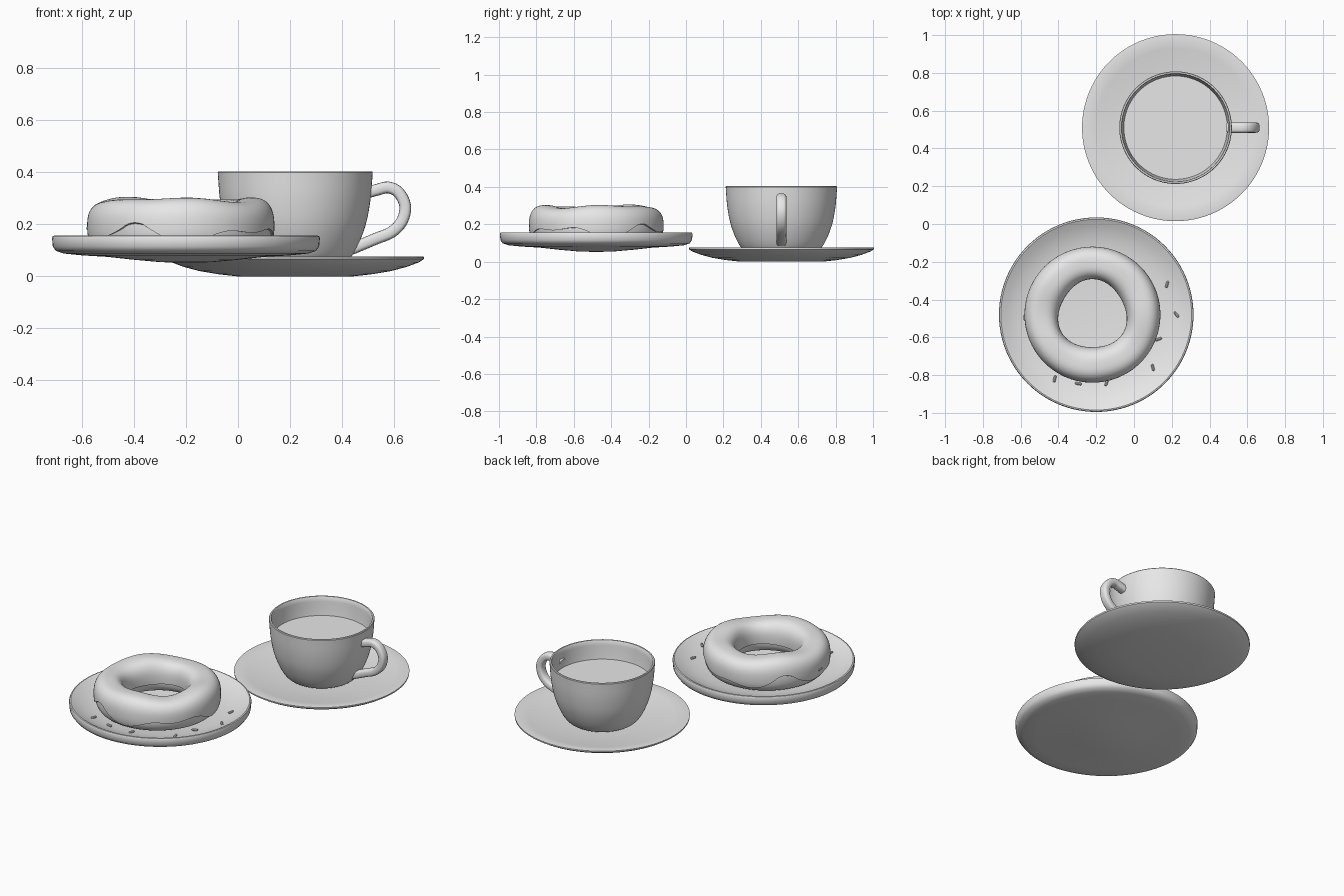
import bpy, bmesh, math
from mathutils import Vector

if "Cube" in bpy.data.objects:
    bpy.data.objects.remove(bpy.data.objects["Cube"])

grey = bpy.data.materials.new("light_grey")
grey.diffuse_color = (0.8, 0.8, 0.8, 1)
grey.use_nodes = True
grey.node_tree.nodes["Principled BSDF"].inputs["Base Color"].default_value = grey.diffuse_color


def finish(bm, name, angle=40):
    bmesh.ops.recalc_face_normals(bm, faces=bm.faces)
    me = bpy.data.meshes.new(name)
    bm.to_mesh(me)
    bm.free()
    ob = bpy.data.objects.new(name, me)
    bpy.context.collection.objects.link(ob)
    me.materials.append(grey)
    bpy.ops.object.select_all(action='DESELECT')
    ob.select_set(True)
    bpy.context.view_layer.objects.active = ob
    bpy.ops.object.shade_smooth_by_angle(angle=math.radians(angle))
    return ob


def smooth_path(pts, sub=4):
    """Catmull-Rom through the points."""
    p = [Vector(q) for q in pts]
    p = [2 * p[0] - p[1]] + p + [2 * p[-1] - p[-2]]
    out = []
    for i in range(1, len(p) - 2):
        a, b, c, d = p[i - 1:i + 3]
        for k in range(sub):
            t = k / sub
            out.append(0.5 * (2 * b + (c - a) * t + (2 * a - 5 * b + 4 * c - d) * t * t
                              + (3 * b - a - 3 * c + d) * t ** 3))
    return out + [p[-2]]


def lathe(name, prof, cx, cy, n=96):
    bm = bmesh.new()
    rings = []
    for r, z in prof:
        if r < 1e-5:
            rings.append([bm.verts.new((cx, cy, z))])
        else:
            rings.append([bm.verts.new((cx + r * math.cos(2 * math.pi * i / n),
                                        cy + r * math.sin(2 * math.pi * i / n), z)) for i in range(n)])
    for a, b in zip(rings, rings[1:]):
        for i in range(n):
            j = (i + 1) % n
            if len(a) == 1:
                bm.faces.new((a[0], b[i], b[j]))
            elif len(b) == 1:
                bm.faces.new((a[i], a[j], b[0]))
            else:
                bm.faces.new((a[i], a[j], b[j], b[i]))
    return finish(bm, name)


def bridge(name, rings, closed=True, angle=40):
    """Loft equal-length closed rings."""
    bm = bmesh.new()
    vs = [[bm.verts.new(p) for p in r] for r in rings]
    m, k = len(vs), len(vs[0])
    for i in range(m if closed else m - 1):
        a, b = vs[i], vs[(i + 1) % m]
        for j in range(k):
            bm.faces.new((a[j], a[(j + 1) % k], b[(j + 1) % k], b[j]))
    if not closed:
        bm.faces.new(vs[0])
        bm.faces.new(vs[-1])
    return finish(bm, name, angle)


def sp(v, e):
    return math.copysign(abs(v) ** e, v)


CX, CY = 0.22, 0.51      # cup and saucer centre
PX, PY = -0.20, -0.48    # plate centre
DX, DY = -0.22, -0.48    # doughnut centre

# saucer
lathe("saucer", [(0, 0), (0.22, 0), (0.30, 0.009), (0.37, 0.021), (0.43, 0.037), (0.475, 0.054),
                 (0.494, 0.066), (0.495, 0.075), (0.488, 0.077), (0.42, 0.066), (0.33, 0.052),
                 (0.22, 0.041), (0, 0.035)], CX, CY)

# cup body
outer = smooth_path([(0.165, 0.042), (0.195, 0.055), (0.222, 0.085), (0.25, 0.14), (0.274, 0.21),
                     (0.29, 0.30), (0.298, 0.40)])
inner = smooth_path([(0.284, 0.40), (0.275, 0.30), (0.259, 0.21), (0.235, 0.14), (0.20, 0.085)])
lathe("cup", [(0, 0.036), (0.16, 0.036)] + [tuple(p) for p in outer] + [(0.295, 0.404), (0.287, 0.404)]
      + [tuple(p) for p in inner] + [(0, 0.07)], CX, CY)

# coffee surface
lathe("coffee", [(0, 0.29), (0.276, 0.29), (0.272, 0.275), (0, 0.275)], CX, CY)

# cup handle
path = smooth_path([(0.495, 0.322), (0.535, 0.333), (0.578, 0.342), (0.618, 0.322), (0.643, 0.27),
                    (0.63, 0.212), (0.59, 0.17), (0.53, 0.145), (0.485, 0.126), (0.435, 0.105)])
rings = []
for i, p in enumerate(path):
    t = (path[min(i + 1, len(path) - 1)] - path[max(i - 1, 0)]).normalized()
    nrm = Vector((-t.y, t.x))
    ring = []
    for j in range(20):
        a = 2 * math.pi * j / 20
        u, w = 0.0225 * sp(math.cos(a), 0.7), 0.027 * sp(math.sin(a), 0.6)
        ring.append((p.x + nrm.x * u, CY + w, p.y + nrm.y * u))
    rings.append(ring)
bridge("cup_handle", rings, closed=False)

# plate
top = [(0.505, 0.157), (0.47, 0.138), (0.42, 0.118), (0.36, 0.104), (0.25, 0.092), (0, 0.085)]
lathe("plate", [(0, 0.052), (0.10, 0.055), (0.20, 0.064), (0.30, 0.075), (0.40, 0.081), (0.47, 0.088),
                (0.50, 0.098), (0.512, 0.115), (0.515, 0.148), (0.512, 0.155)] + top, PX, PY)

# doughnut: dough ring and wavy icing cap
N = 120


def section(th, a, rr, rz, cz):
    hole = 0.008 * math.cos(3 * th + math.pi / 2) if math.cos(a) < 0 else 0
    r = 0.27 + rr * sp(math.cos(a), 0.75) + hole * abs(math.cos(a))
    lump = (0.006 * math.sin(3 * th + 0.6) + 0.004 * math.sin(5 * th + 2)) * max(0, math.sin(a))
    z = cz + rz * sp(math.sin(a), 0.8) + lump
    return (DX + r * math.cos(th), DY + r * math.sin(th), z)


dough, icing = [], []
for i in range(N):
    th = 2 * math.pi * i / N
    dough.append([section(th, 2 * math.pi * j / 32, 0.081, 0.09, 0.19) for j in range(32)])
    drop = 0.25 + 0.22 * math.sin(4 * th + 1) + 0.15 * math.sin(7 * th)
    arc = [-drop + (math.pi + drop + 0.2) * j / 30 for j in range(31)]
    icing.append([section(th, a, 0.09, 0.102, 0.194) for a in arc]
                 + [section(th, a, 0.074, 0.08, 0.19) for a in reversed(arc)])
bridge("doughnut_dough", dough)
bridge("doughnut_icing", icing, angle=60)


# sprinkles fallen on the plate
def plate_z(r):
    for (r1, z1), (r0, z0) in zip(top, top[1:]):
        if r0 <= r <= r1:
            return z0 + (z1 - z0) * (r - r0) / (r1 - r0)
    return 0.1


spots = [(0.175, -0.32, 75), (0.225, -0.48, 130), (0.13, -0.61, 20), (0.10, -0.76, 105),
         (-0.145, -0.84, 70), (-0.295, -0.845, 170), (-0.42, -0.82, 75), (-0.577, -0.495, 90)]
for k, (x, y, ang) in enumerate(spots):
    z = plate_z(math.hypot(x - PX, y - PY)) + 0.006
    if k == 7:
        z = 0.185  # stuck to the icing side
    d = Vector((math.cos(math.radians(ang)), math.sin(math.radians(ang)), 0))
    s = Vector((-d.y, d.x, 0))
    rings = []
    for t, r in [(-0.018, 0.003), (-0.014, 0.007), (0.014, 0.007), (0.018, 0.003)]:
        rings.append([Vector((x, y, z)) + d * t + s * (r * math.cos(math.pi * j / 4))
                      + Vector((0, 0, r * math.sin(math.pi * j / 4))) for j in range(8)])
    bridge("sprinkle_%d" % (k + 1), rings, closed=False)
